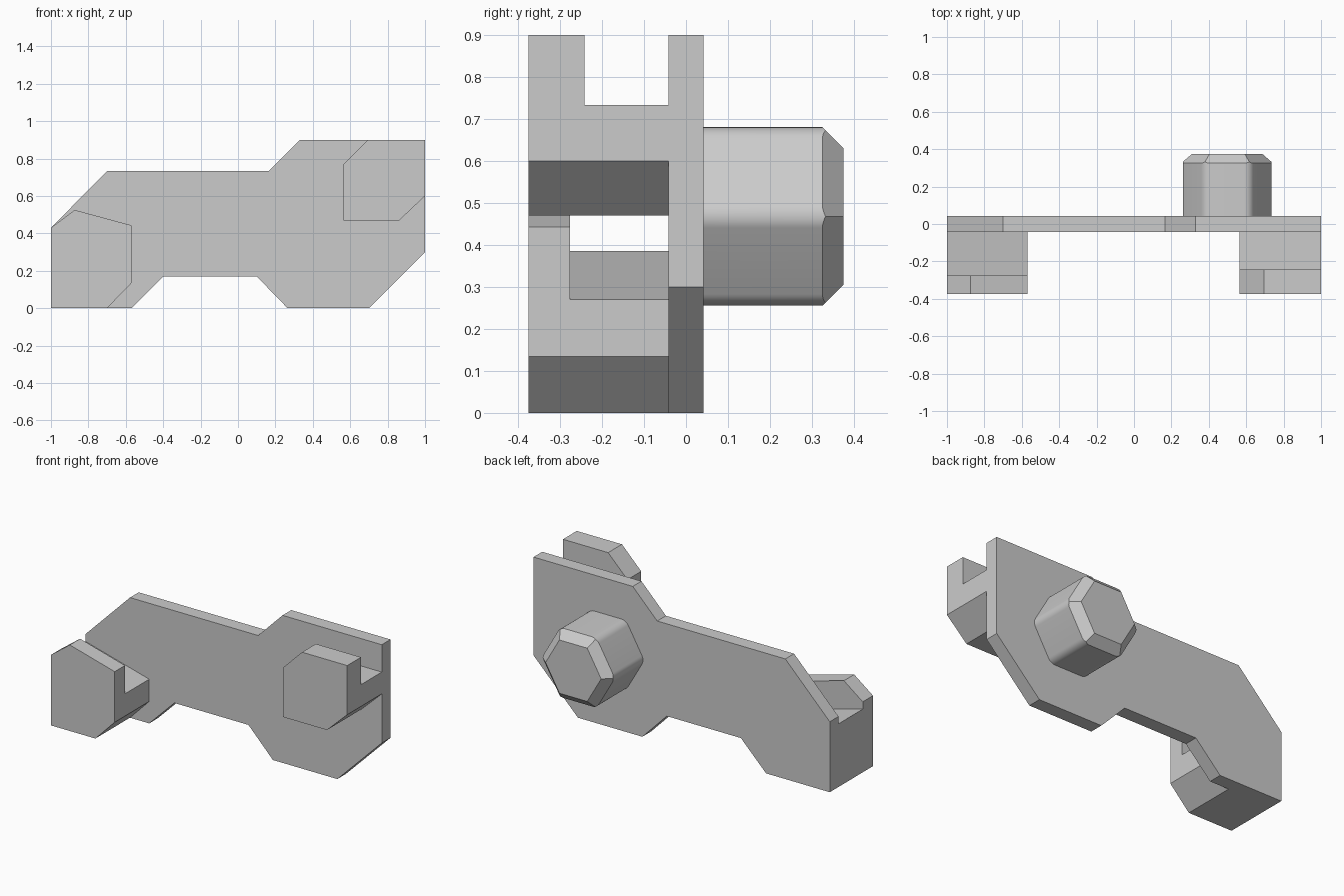
import bpy, bmesh, math
from mathutils import Vector

if "Cube" in bpy.data.objects:
    bpy.data.objects.remove(bpy.data.objects["Cube"])

grey = bpy.data.materials.new("light_grey")
grey.diffuse_color = (0.6, 0.6, 0.6, 1)
grey.use_nodes = True
grey.node_tree.nodes["Principled BSDF"].inputs["Base Color"].default_value = grey.diffuse_color


def prism(name, profile, y0, y1):
    """Extrude an (x, z) profile along y."""
    bm = bmesh.new()
    face = bm.faces.new([bm.verts.new((x, y0, z)) for x, z in profile])
    ext = bmesh.ops.extrude_face_region(bm, geom=[face])
    moved = [v for v in ext["geom"] if isinstance(v, bmesh.types.BMVert)]
    bmesh.ops.translate(bm, verts=moved, vec=(0, y1 - y0, 0))
    if not face.is_valid or len(bm.faces) < len(profile) + 2:
        bm.faces.new([v for v in bm.verts if abs(v.co.y - y0) < 1e-6])
    bmesh.ops.recalc_face_normals(bm, faces=bm.faces[:])
    mesh = bpy.data.meshes.new(name)
    bm.to_mesh(mesh)
    bm.free()
    mesh.materials.append(grey)
    obj = bpy.data.objects.new(name, mesh)
    bpy.context.collection.objects.link(obj)
    return obj


def cut(obj, profile, y0, y1):
    """Subtract a prism from obj."""
    cutter = prism("slot_cutter", profile, y0, y1)
    cutter.hide_render = True
    mod = obj.modifiers.new("slot", "BOOLEAN")
    mod.operation, mod.solver, mod.object = "DIFFERENCE", "EXACT", cutter
    bpy.context.view_layer.objects.active = obj
    bpy.ops.object.modifier_apply(modifier=mod.name)
    bpy.data.objects.remove(cutter)


# Flat link plate
prism("plate", [(-1, 0), (-0.57, 0), (-0.40, 0.17), (0.10, 0.17), (0.265, 0),
                (0.70, 0), (1, 0.30), (1, 0.90), (0.33, 0.90), (0.165, 0.733),
                (-0.70, 0.733), (-1, 0.43)], -0.042, 0.042)

# Upper hook with a level slot behind its lip
upper = prism("upper_hook", [(0.565, 0.47), (0.863, 0.47), (1, 0.60), (1, 0.90),
                             (0.695, 0.90), (0.565, 0.77)], -0.375, -0.042)
cut(upper, [(0.5, 0.733), (1.1, 0.733), (1.1, 1), (0.5, 1)], -0.242, 0)

# Lower hook with a sloping slot behind its lip
lower = prism("lower_hook", [(-1, 0), (-0.70, 0), (-0.57, 0.134), (-0.57, 0.443),
                             (-0.873, 0.525), (-1, 0.43)], -0.375, -0.042)
cut(lower, [(-1.1, 0.412), (-0.5, 0.251), (-0.5, 0.7), (-1.1, 0.7)], -0.276, 0)

# Hexagonal peg with rounded long edges
CX, CZ, APOTHEM, ROUND, STEPS = 0.498, 0.468, 0.2125, 0.055, 8
profile = []
for k in range(6):
    a = math.radians(60 * k)
    r = (APOTHEM - ROUND) / math.cos(math.radians(30))
    for s in range(STEPS + 1):
        b = a + math.radians(-30 + 60 * s / STEPS)
        profile.append((CX + r * math.cos(a) + ROUND * math.cos(b),
                        CZ + r * math.sin(a) + ROUND * math.sin(b)))
peg = prism("peg", profile, 0.042, 0.375)

# Flat chamfers around the peg tip
bm = bmesh.new()
bm.from_mesh(peg.data)
for k in range(6):
    a = math.radians(30 + 60 * k)
    out = Vector((math.cos(a), 0, math.sin(a)))
    point = Vector((CX, 0.325, CZ)) + out * APOTHEM
    bmesh.ops.bisect_plane(bm, geom=bm.verts[:] + bm.edges[:] + bm.faces[:],
                           dist=1e-5, plane_co=point,
                           plane_no=(out + Vector((0, 1, 0))).normalized(),
                           clear_outer=True)
    bmesh.ops.holes_fill(bm, edges=[e for e in bm.edges if e.is_boundary], sides=0)
bmesh.ops.recalc_face_normals(bm, faces=bm.faces[:])
bm.to_mesh(peg.data)
bm.free()
bpy.ops.object.select_all(action="DESELECT")
peg.select_set(True)
bpy.context.view_layer.objects.active = peg
bpy.ops.object.shade_smooth_by_angle(angle=math.radians(25))
